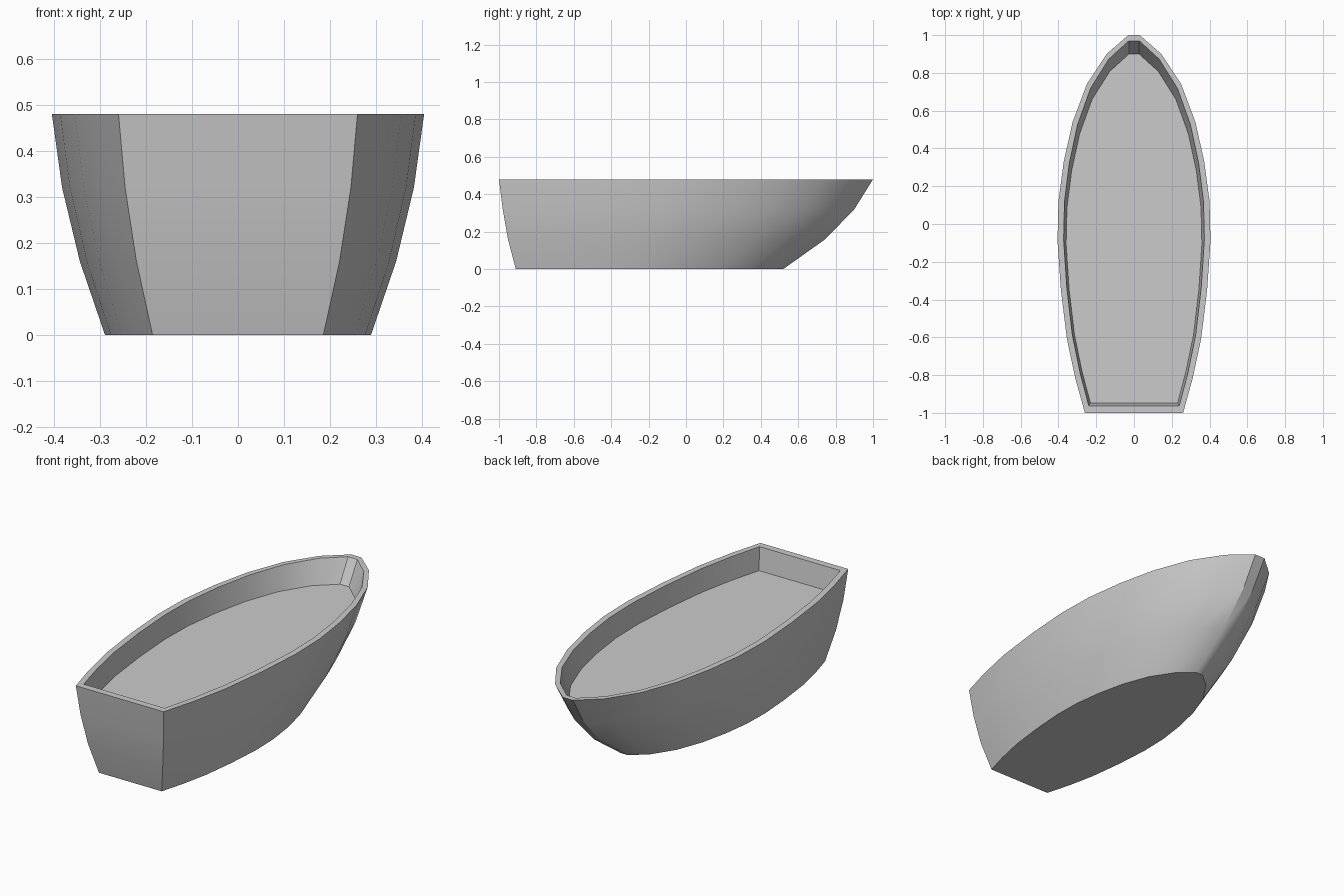
import bpy
import bmesh
from math import radians

cube = bpy.data.objects.get("Cube")
if cube:
    bpy.data.objects.remove(cube)

grey = bpy.data.materials.new("hull_grey")
grey.use_nodes = True
grey.diffuse_color = (0.6, 0.6, 0.6, 1)
grey.node_tree.nodes["Principled BSDF"].inputs["Base Color"].default_value = (0.6, 0.6, 0.6, 1)

# Left half of the rim outline, stern to bow
HALF = [(0.26, -1), (0.31, -0.82), (0.355, -0.61), (0.387, -0.35), (0.405, -0.09),
        (0.40, 0.12), (0.372, 0.33), (0.325, 0.54), (0.25, 0.74), (0.145, 0.90), (0.03, 1)]
OUTLINE = HALF + [(-x, y) for x, y in reversed(HALF)]

# Each section: height, width scale, stern y, bow y
SECTIONS = [
    (0.00, 0.715, -0.91, 0.52),    # flat bottom
    (0.16, 0.85, -0.952, 0.745),
    (0.32, 0.945, -0.98, 0.90),
    (0.48, 1.0, -1.0, 1.0),        # outer rim
    (0.48, 0.92, -0.963, 0.97),    # inner rim
    (0.36, 0.887, -0.947, 0.90),   # deck
]


def add_ring(bm, z, width, stern, bow):
    mid, half = (bow + stern) / 2, (bow - stern) / 2
    return [bm.verts.new((x * width, mid + y * half, z)) for x, y in OUTLINE]


# Loft the hull through the sections, closed by the bottom and the deck
bm = bmesh.new()
rings = [add_ring(bm, *s) for s in SECTIONS]
n = len(OUTLINE)
for low, high in zip(rings, rings[1:]):
    for i in range(n):
        j = (i + 1) % n
        bm.faces.new((low[i], low[j], high[j], high[i]))
bm.faces.new(rings[0][::-1])
bm.faces.new(rings[-1])
bmesh.ops.recalc_face_normals(bm, faces=bm.faces)

mesh = bpy.data.meshes.new("boat_hull")
bm.to_mesh(mesh)
bm.free()
mesh.materials.append(grey)
hull = bpy.data.objects.new("boat_hull", mesh)
bpy.context.collection.objects.link(hull)

# Smooth sides with crisp transom, bow and rim edges
bpy.ops.object.select_all(action='DESELECT')
hull.select_set(True)
bpy.context.view_layer.objects.active = hull
bpy.ops.object.shade_smooth_by_angle(angle=radians(30))
